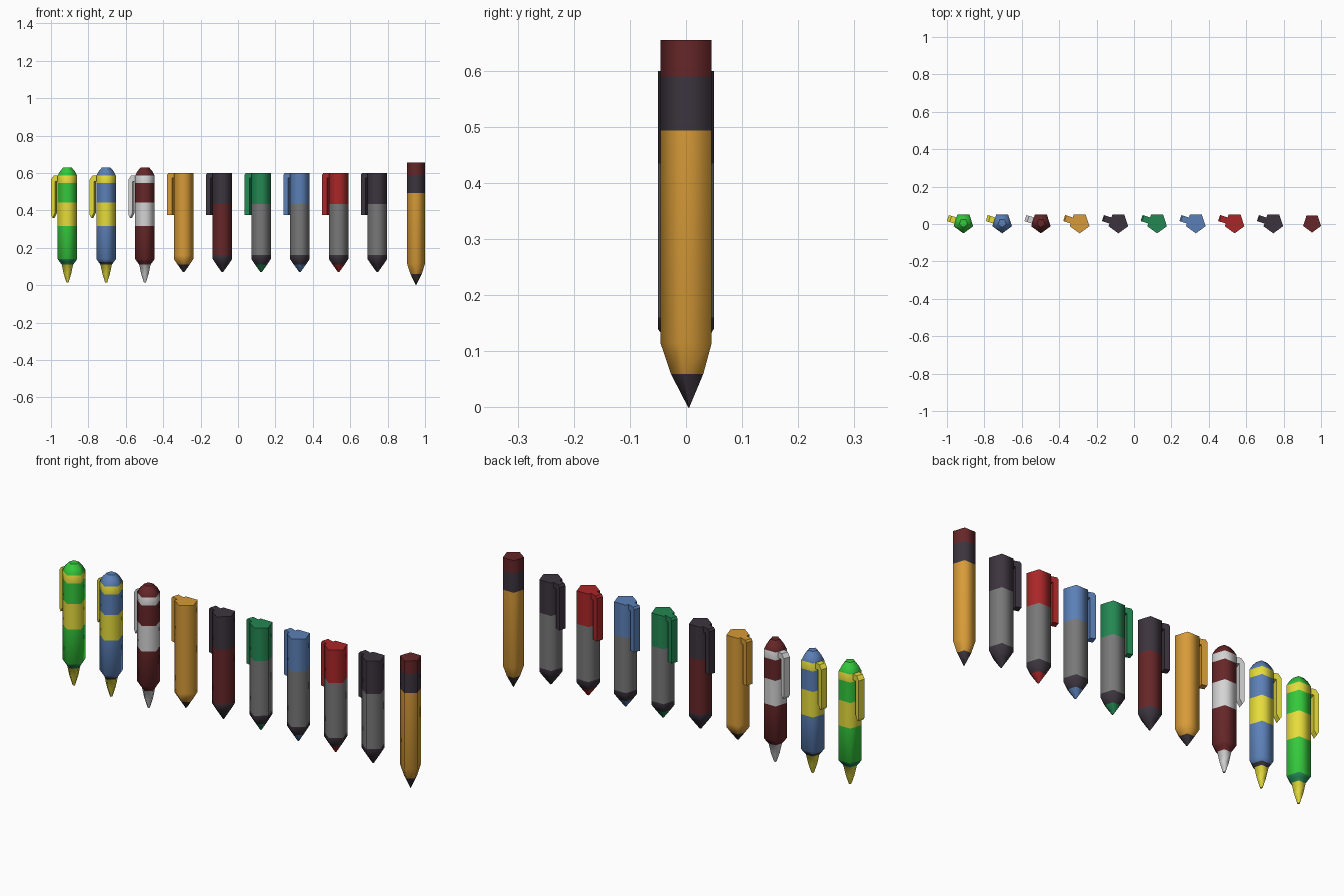
import bpy, bmesh, math

if "Cube" in bpy.data.objects:
    bpy.data.objects.remove(bpy.data.objects["Cube"])

# ---- flat colours (sRGB 0-255 converted to linear) ----
def lin(c):
    c /= 255
    return c / 12.92 if c <= 0.04045 else ((c + 0.055) / 1.055) ** 2.4

COLOURS = {
    "lime": (52, 200, 60), "yellow": (230, 220, 60), "blue": (91, 128, 183),
    "maroon": (102, 38, 40), "white": (212, 212, 212), "orange": (215, 155, 56),
    "dark": (60, 52, 62), "green": (36, 135, 82), "red": (170, 38, 40),
    "gray": (120, 120, 120),
}
MATS = {}
for name, rgb in COLOURS.items():
    m = bpy.data.materials.new(name)
    m.diffuse_color = (*[lin(c) for c in rgb], 1)
    m.use_nodes = True
    m.node_tree.nodes["Principled BSDF"].inputs["Base Color"].default_value = m.diffuse_color
    MATS[name] = m

CY = 0.005  # centre of the pentagons in y
ANGLES = [math.radians(-90 + 72 * k) for k in range(5)]


def finish(bm, name, mats):
    bmesh.ops.recalc_face_normals(bm, faces=bm.faces)
    me = bpy.data.meshes.new(name)
    bm.to_mesh(me)
    bm.free()
    for c in mats:
        me.materials.append(MATS[c])
    ob = bpy.data.objects.new(name, me)
    bpy.context.collection.objects.link(ob)
    return ob


def barrel(name, x, rings):
    """Five-sided turned body; rings = (z, radius, colour of the band above)."""
    mats = list(dict.fromkeys(r[2] for r in rings))
    bm = bmesh.new()
    loops = [[bm.verts.new((x + r * math.cos(a), CY + r * math.sin(a), z)) for a in ANGLES]
             for z, r, _ in rings]
    for i in range(len(loops) - 1):
        for k in range(5):
            n = (k + 1) % 5
            f = bm.faces.new((loops[i][k], loops[i][n], loops[i + 1][n], loops[i + 1][k]))
            f.material_index = mats.index(rings[i][2])
            f.smooth = True
    for loop, c in ((loops[0], rings[0][2]), (loops[-1], rings[-1][2])):
        f = bm.faces.new(loop)
        f.material_index = mats.index(c)
    bm.normal_update()
    for e in bm.edges:  # pentagon sides blend, end caps stay crisp
        e.smooth = all(f.smooth for f in e.link_faces)
    return finish(bm, name, mats)


def clip(name, x, profile, colour, half=0.017):
    """Pocket clip: (distance, z) profile extruded across the back-left side."""
    a = math.radians(162)
    n, t = (math.cos(a), math.sin(a)), (math.sin(a), -math.cos(a))
    bm = bmesh.new()
    ends = [[bm.verts.new((x + n[0] * d + t[0] * s, CY + n[1] * d + t[1] * s, z))
             for d, z in profile] for s in (-half, half)]
    bm.faces.new(ends[0])
    bm.faces.new(ends[1])
    for i in range(len(profile)):
        j = (i + 1) % len(profile)
        bm.faces.new((ends[0][i], ends[0][j], ends[1][j], ends[1][i]))
    return finish(bm, name, [colour])


STRIPED_CLIP = [(0.03, 0.585), (0.072, 0.585), (0.087, 0.565), (0.087, 0.375),
                (0.078, 0.36), (0.064, 0.385), (0.064, 0.555), (0.03, 0.555)]
CAP_CLIP = [(0.03, 0.6), (0.08, 0.6), (0.087, 0.59), (0.087, 0.375),
            (0.06, 0.375), (0.06, 0.572), (0.03, 0.572)]
R = 0.055


def px(i):
    return -0.912 + i * 1.864 / 9


# ---- three striped click pens: main, stripe, collar ----
for i, (main, stripe, collar) in enumerate([("lime", "yellow", "green"),
                                            ("blue", "yellow", "dark"),
                                            ("maroon", "white", "maroon")]):
    barrel(f"striped_pen_{i + 1}", px(i), [
        (0.015, 0.006, stripe), (0.06, 0.021, stripe), (0.11, 0.032, collar),
        (0.125, 0.044, collar if i == 0 else main), (0.14, R, main),
        (0.315, R, stripe), (0.443, R, main), (0.545, R, stripe),
        (0.585, R, main), (0.61, 0.041, main), (0.63, 0.023, main)])
    clip(f"striped_pen_clip_{i + 1}", px(i), STRIPED_CLIP, stripe)

# ---- six capped pens: cap, body, grip, tip ----
for i, (cap, body, grip, tip) in enumerate([("orange", "orange", "orange", "dark"),
                                            ("dark", "maroon", "dark", "dark"),
                                            ("green", "gray", "dark", "green"),
                                            ("blue", "gray", "dark", "blue"),
                                            ("red", "gray", "dark", "red"),
                                            ("dark", "gray", "dark", "dark")]):
    x = px(i + 3)
    barrel(f"capped_pen_{i + 1}", x, [
        (0.07, 0.004, tip), (0.11, 0.034, grip), (0.14, R, grip),
        (0.16, R, body), (0.435, R, cap), (0.6, R, cap)])
    clip(f"capped_pen_clip_{i + 1}", x, CAP_CLIP, cap)

# ---- pencil with ferrule and eraser ----
P = 0.0505
barrel("pencil", px(9), [
    (0.0, 0.001, "dark"), (0.06, 0.032, "orange"), (0.115, P, "orange"),
    (0.494, P, "dark"), (0.59, P, "maroon"), (0.655, P, "maroon")])
